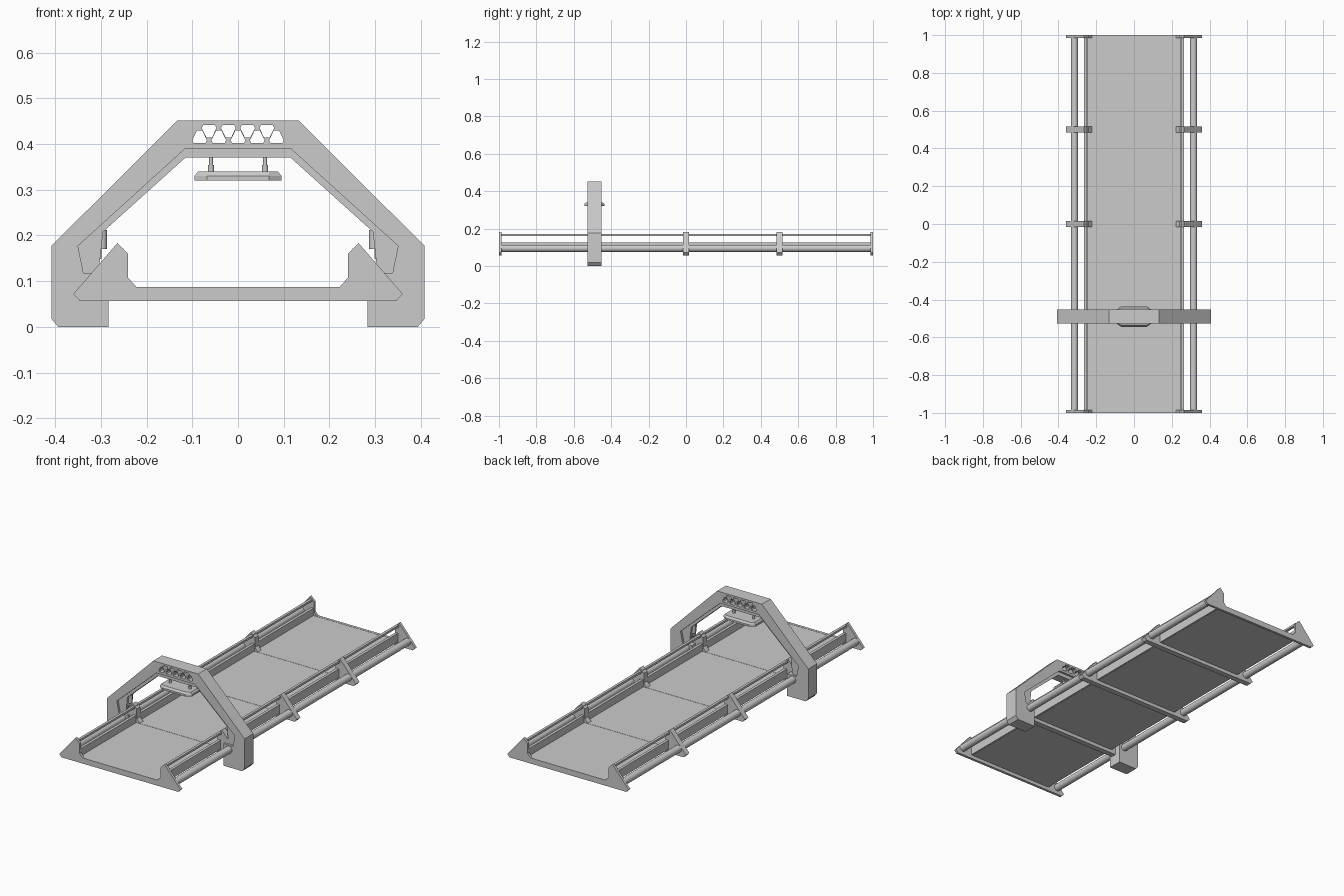
import bpy, bmesh, math
from mathutils import Matrix

cube = bpy.data.objects.get("Cube")
if cube:
    bpy.data.objects.remove(cube, do_unlink=True)

# Single grey finish
GREY = (0.6, 0.6, 0.6, 1)
grey = bpy.data.materials.new("plain grey")
grey.use_nodes = True
grey.diffuse_color = GREY
next(n for n in grey.node_tree.nodes if n.type == 'BSDF_PRINCIPLED').inputs["Base Color"].default_value = GREY

ARCH_Y = -0.49


def link(name, mesh):
    mesh.materials.clear()
    mesh.materials.append(grey)
    obj = bpy.data.objects.new(name, mesh)
    bpy.context.collection.objects.link(obj)
    return obj


def mirrored(half):
    return half + [(-x, z) for x, z in reversed(half)]


def extrude_profile(name, loops, y, depth):
    """Fill x/z outlines (inner loops become holes) and extrude along y."""
    curve = bpy.data.curves.new(name + " outline", 'CURVE')
    curve.dimensions = '2D'
    curve.fill_mode = 'BOTH'
    curve.extrude = depth / 2
    for loop in loops:
        spline = curve.splines.new('POLY')
        spline.points.add(len(loop) - 1)
        for point, (x, z) in zip(spline.points, loop):
            point.co = (x, z, 0, 1)
        spline.use_cyclic_u = True
    temp = bpy.data.objects.new(name + " outline", curve)
    bpy.context.collection.objects.link(temp)
    graph = bpy.context.evaluated_depsgraph_get()
    mesh = bpy.data.meshes.new_from_object(temp.evaluated_get(graph))
    bpy.data.objects.remove(temp, do_unlink=True)
    mesh.transform(Matrix.Translation((0, y, 0)) @ Matrix.Rotation(math.pi / 2, 4, 'X'))
    bm = bmesh.new()
    bm.from_mesh(mesh)
    bmesh.ops.remove_doubles(bm, verts=bm.verts, dist=1e-5)
    bmesh.ops.recalc_face_normals(bm, faces=bm.faces)
    for face in bm.faces:
        face.smooth = False
    bm.to_mesh(mesh)
    bm.free()
    return link(name, mesh)


def box(name, xs, ys, zs):
    outline = [(xs[0], zs[0]), (xs[1], zs[0]), (xs[1], zs[1]), (xs[0], zs[1])]
    return extrude_profile(name, [outline], sum(ys) / 2, ys[1] - ys[0])


def cylinder(name, centre, radius, length, axis='Z', sides=24):
    bm = bmesh.new()
    turn = Matrix.Rotation(math.pi / 2, 4, 'X') if axis == 'Y' else Matrix()
    bmesh.ops.create_cone(bm, cap_ends=True, segments=sides, radius1=radius, radius2=radius,
                          depth=length, matrix=Matrix.Translation(centre) @ turn)
    for face in bm.faces:
        face.smooth = len(face.verts) == 4
    for edge in bm.edges:
        edge.smooth = edge.calc_face_angle(0) < math.radians(40)
    mesh = bpy.data.meshes.new(name)
    bm.to_mesh(mesh)
    bm.free()
    return link(name, mesh)


# Cross brackets that carry the bed: thin at the ends, thicker in between
bracket = mirrored([(0.222, 0.087), (0.24, 0.107), (0.24, 0.159), (0.264, 0.183),
                    (0.36, 0.072), (0.346, 0.057)])
for label, y, depth in [("front_end", -0.993, 0.014), ("arch", -0.5, 0.03), ("middle", 0, 0.03),
                        ("rear", 0.5, 0.03), ("back_end", 0.993, 0.014)]:
    extrude_profile(label + "_bracket", [bracket], y, depth)

# Flat bed
box("bed", (-0.25, 0.25), (-0.995, 0.995), (0.076, 0.086))

# Side beams, top rails and tubes
for side, s in [("left", 1), ("right", -1)]:
    beam_x = sorted((s * 0.243, s * 0.258))
    box(side + "_side_beam", beam_x, (-0.99, 0.99), (0.077, 0.125))
    box(side + "_top_rail", sorted((s * 0.25, s * 0.264)), (-0.99, 0.99), (0.16, 0.171))
    cylinder(side + "_tube", (s * 0.315, 0, 0.095), 0.019, 1.98, 'Y')

# Arch with a row of blunt triangular openings
def blunt_triangle(cx, base, direction):
    half = [(0.011, 0), (0.0165, 0.007), (0.005, 0.028)]
    half = [(0.013, 0), (0.016, 0.006), (0.006, 0.027)]
    return [(cx + x, base + direction * z) for x, z in mirrored(half)]


arch = mirrored([(0.115, 0.39), (0.35, 0.177), (0.338, 0.118), (0.283, 0.118), (0.283, 0),
                 (0.393, 0), (0.408, 0.018), (0.408, 0.177), (0.133, 0.451)])
holes = [blunt_triangle(0.042 * i, 0.402, 1) for i in range(-2, 3)]
holes += [blunt_triangle(0.042 * (i + 0.5), 0.441, -1) for i in range(-2, 2)]
extrude_profile("arch", [arch] + holes, ARCH_Y, 0.074)

# Thinner lip set inside the arch opening
lip = mirrored([(0.115, 0.37), (0.295, 0.208), (0.305, 0.118), (0.342, 0.116),
                (0.355, 0.179), (0.118, 0.394)])
extrude_profile("arch_lip", [lip], ARCH_Y, 0.05)

# Guide rollers and their blocks on both arch legs
for side, s in [("left", 1), ("right", -1)]:
    cylinder(side + "_guide_roller", (s * 0.298, ARCH_Y, 0.191), 0.012, 0.042)
    box(side + "_guide_block", sorted((s * 0.298, s * 0.312)), (ARCH_Y - 0.015, ARCH_Y + 0.015),
        (0.149, 0.171))

# Hanging head: cut-corner plate with a tapered top
bm = bmesh.new()
rings = []
for z, inset in [(0.32, 0), (0.33, 0), (0.34, 0.008)]:
    w, d = 0.095 - inset, 0.054 - inset
    corner = [(w, 0.035), (0.068, d)]
    pts = corner + [(-x, y) for x, y in reversed(corner)]
    pts += [(-x, -y) for x, y in pts]
    rings.append([bm.verts.new((x, y + ARCH_Y, z)) for x, y in pts])
for low, high in zip(rings, rings[1:]):
    for i in range(len(low)):
        j = (i + 1) % len(low)
        bm.faces.new((low[i], low[j], high[j], high[i]))
bm.faces.new(rings[0][::-1])
bm.faces.new(rings[-1])
bmesh.ops.recalc_face_normals(bm, faces=bm.faces)
head = bpy.data.meshes.new("hanging_head")
bm.to_mesh(head)
bm.free()
link("hanging_head", head)

# Hanger rods with sockets
for side, s in [("left", 1), ("right", -1)]:
    cylinder(side + "_hanger_rod", (s * 0.059, ARCH_Y, 0.365), 0.0045, 0.056, sides=16)
    cylinder(side + "_hanger_socket", (s * 0.059, ARCH_Y, 0.345), 0.007, 0.018, sides=16)
